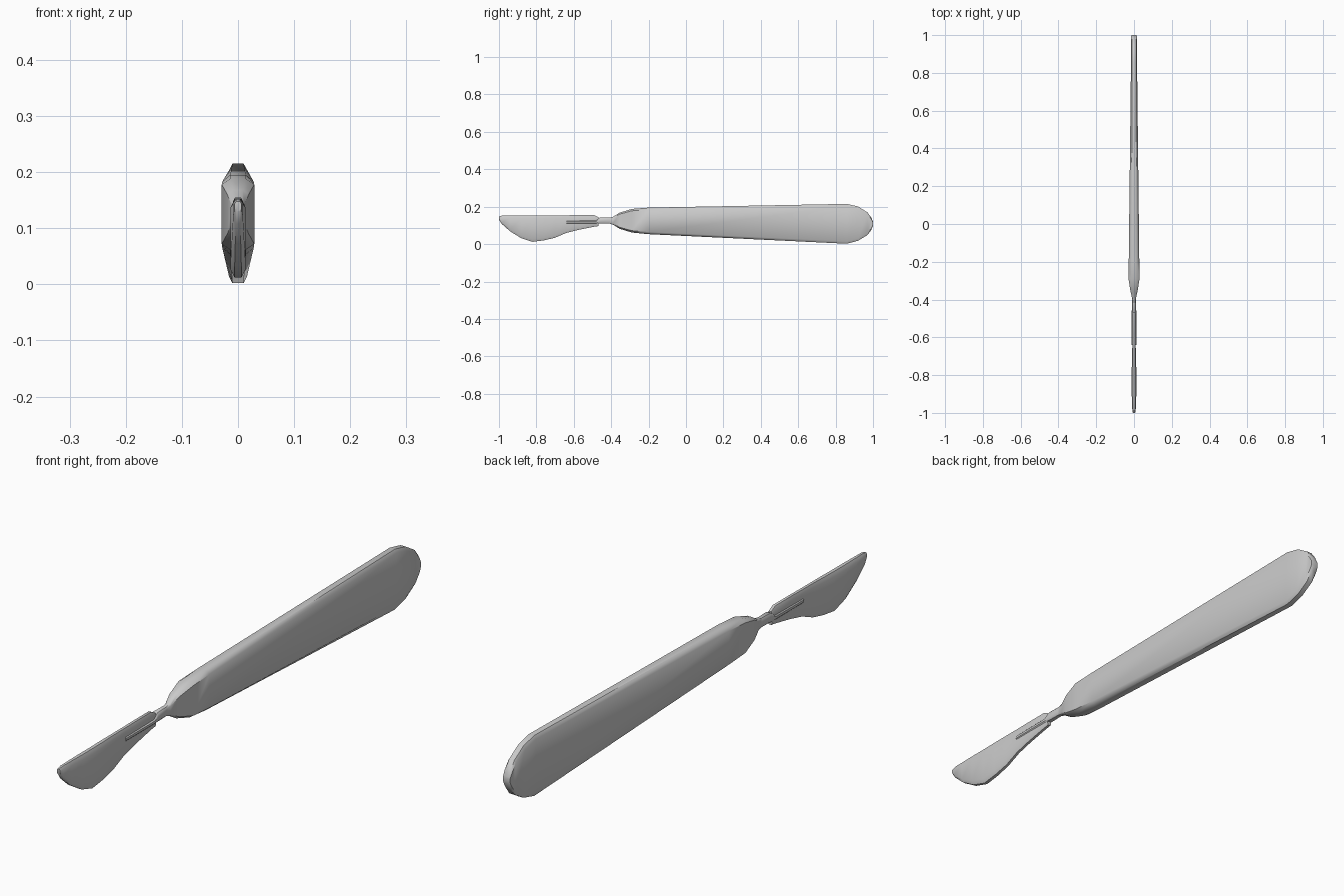
import bpy, bmesh


def loft(name, stations):
    """Skin of eight-sided sections: (y, z low, z high, half width, rim half width, bevel height)."""
    bm = bmesh.new()
    rings = []
    for y, lo, hi, w, r, b in stations:
        pts = [(r, lo), (w, lo + b), (w, hi - b), (r, hi),
               (-r, hi), (-w, hi - b), (-w, lo + b), (-r, lo)]
        rings.append([bm.verts.new((x, y, z)) for x, z in pts])
    for a, c in zip(rings, rings[1:]):
        for i in range(8):
            j = (i + 1) % 8
            bm.faces.new((a[i], a[j], c[j], c[i]))
    bm.faces.new(rings[0])
    bm.faces.new(rings[-1])
    bmesh.ops.recalc_face_normals(bm, faces=bm.faces)
    mesh = bpy.data.meshes.new(name)
    bm.to_mesh(mesh)
    bm.free()
    obj = bpy.data.objects.new(name, mesh)
    bpy.context.collection.objects.link(obj)
    bpy.ops.object.select_all(action='DESELECT')
    obj.select_set(True)
    bpy.context.view_layer.objects.active = obj
    bpy.ops.object.shade_smooth_by_angle(angle=0.7)
    return obj


# Flat handle, widest near the neck and thinning towards its round end
loft("handle", [
    (-0.41, 0.110, 0.142, 0.009, 0.006, 0.004),
    (-0.39, 0.104, 0.146, 0.011, 0.007, 0.006),
    (-0.355, 0.082, 0.168, 0.019, 0.009, 0.008),
    (-0.29, 0.062, 0.188, 0.029, 0.014, 0.010),
    (-0.20, 0.053, 0.195, 0.028, 0.014, 0.012),
    (0.86, 0.002, 0.215, 0.016, 0.010, 0.012),
    (0.92, 0.018, 0.201, 0.016, 0.010, 0.012),
    (0.97, 0.048, 0.170, 0.015, 0.010, 0.010),
    (0.99, 0.075, 0.143, 0.015, 0.010, 0.008),
    (1.00, 0.098, 0.120, 0.014, 0.010, 0.004),
])

# Slim prong that carries the blade
loft("blade_prong", [
    (-0.64, 0.110, 0.124, 0.012, 0.009, 0.003),
    (-0.48, 0.110, 0.126, 0.013, 0.009, 0.004),
    (-0.46, 0.110, 0.142, 0.012, 0.008, 0.005),
    (-0.40, 0.110, 0.142, 0.009, 0.006, 0.005),
])

# Blade with straight back and curved cutting edge
loft("blade", [
    (-1.000, 0.130, 0.148, 0.006, 0.003, 0.004),
    (-0.985, 0.108, 0.152, 0.009, 0.004, 0.008),
    (-0.94, 0.068, 0.152, 0.011, 0.005, 0.012),
    (-0.88, 0.031, 0.152, 0.013, 0.006, 0.014),
    (-0.82, 0.012, 0.152, 0.013, 0.006, 0.014),
    (-0.76, 0.020, 0.153, 0.012, 0.006, 0.014),
    (-0.70, 0.034, 0.154, 0.010, 0.005, 0.012),
    (-0.64, 0.060, 0.154, 0.009, 0.005, 0.010),
    (-0.58, 0.075, 0.155, 0.009, 0.005, 0.010),
    (-0.49, 0.093, 0.155, 0.009, 0.005, 0.008),
    (-0.468, 0.096, 0.143, 0.008, 0.005, 0.006),
])
